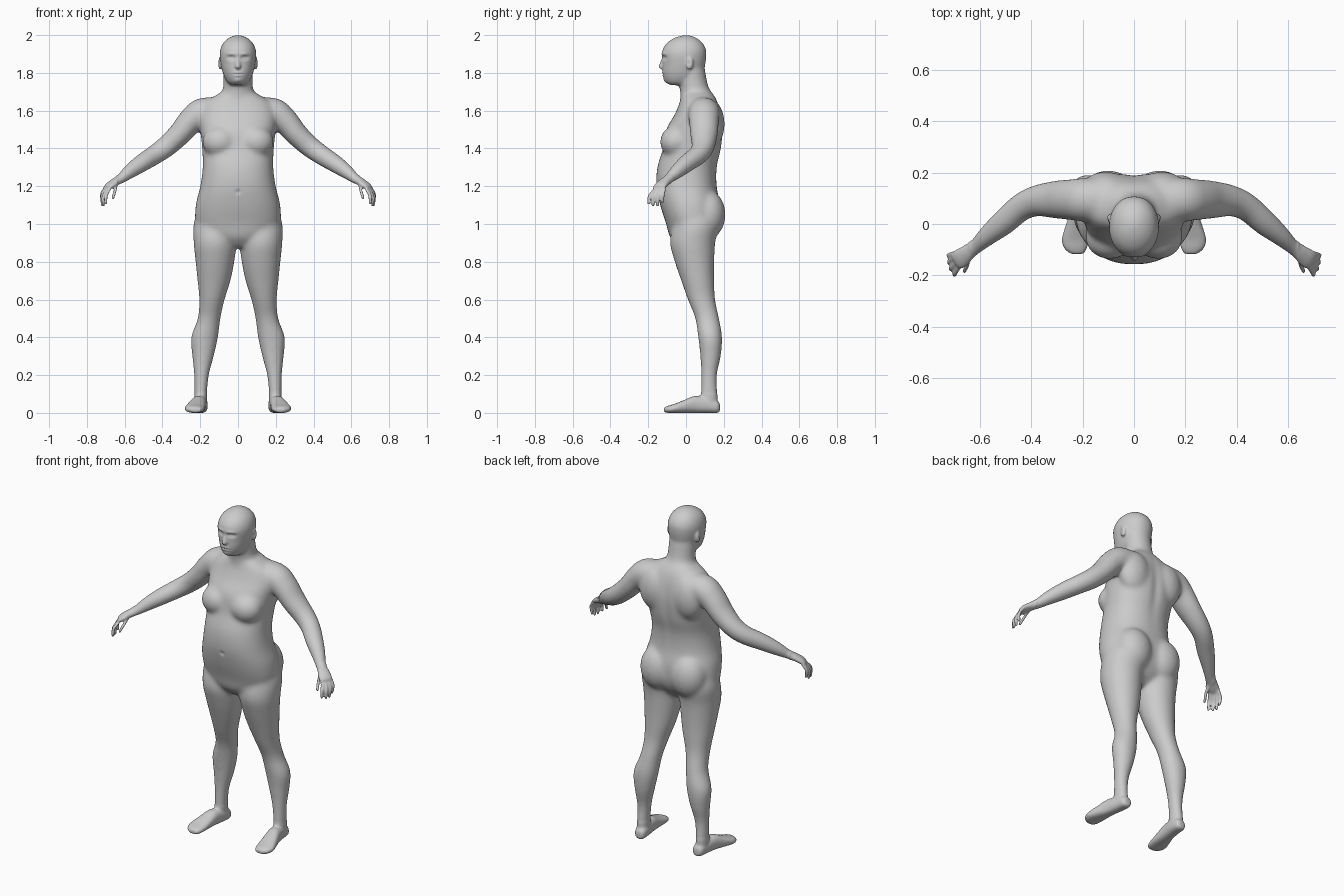
import bpy, bmesh, math
from mathutils import Vector, Matrix

bm = bmesh.new()
SEG = 36


def spline(rows, steps=6):
    """Catmull-Rom interpolation of number tuples."""
    out = []
    n = len(rows)
    for i in range(n - 1):
        p0, p1, p2, p3 = rows[max(i - 1, 0)], rows[i], rows[i + 1], rows[min(i + 2, n - 1)]
        for k in range(steps):
            t = k / steps
            out.append([0.5 * (2 * b + (c - a) * t + (2 * a - 5 * b + 4 * c - d) * t * t
                               + (3 * b - a - 3 * c + d) * t ** 3)
                        for a, b, c, d in zip(p0, p1, p2, p3)])
    out.append(list(rows[-1]))
    return out


def loft(rows, u=None, v=None, power=2.0, side=1):
    """Closed skin through rows of x, y, z, u radius, v radius."""
    rows = spline(rows)
    pts = [Vector((r[0] * side, r[1], r[2])) for r in rows]
    rings = []
    for i, r in enumerate(rows):
        if u is None:
            t = (pts[min(i + 1, len(pts) - 1)] - pts[max(i - 1, 0)]).normalized()
            a = t.cross(Vector((0, 0, 1))).normalized()
            b = a.cross(t)
        else:
            a, b = Vector(u), Vector(v)
        ring = []
        for k in range(SEG):
            w = 2 * math.pi * k / SEG
            c, s = math.cos(w), math.sin(w)
            c = math.copysign(abs(c) ** (2 / power), c)
            s = math.copysign(abs(s) ** (2 / power), s)
            ring.append(bm.verts.new(pts[i] + a * (c * r[3]) + b * (s * r[4])))
        rings.append(ring)
    for p, q in zip(rings, rings[1:]):
        for k in range(SEG):
            j = (k + 1) % SEG
            bm.faces.new((p[k], p[j], q[j], q[k]))
    bm.faces.new(rings[0][::-1])
    bm.faces.new(rings[-1])


def stack(rows, power=2.0):
    """Loft upward from rows of z, half width, front y, back y."""
    loft([(0, (f + b) / 2, z, w, (b - f) / 2) for z, w, f, b in rows], (1, 0, 0), (0, 1, 0), power)


def ball(loc, radii):
    m = Matrix.Translation(loc) @ Matrix.Diagonal((*radii, 1))
    bmesh.ops.create_uvsphere(bm, u_segments=24, v_segments=16, radius=1, matrix=m)


# torso
stack([(.875, .04, -.04, .08), (.93, .16, -.085, .14), (1.0, .222, -.105, .175),
       (1.1, .224, -.137, .18), (1.2, .2, -.157, .163), (1.3, .187, -.152, .165),
       (1.4, .19, -.122, .188), (1.5, .2, -.105, .197), (1.58, .205, -.06, .187),
       (1.64, .18, -.035, .17), (1.68, .12, -.025, .15), (1.71, .07, -.01, .125)], 2.25)
# neck
stack([(1.6, .1, -.03, .16), (1.68, .088, -.03, .145), (1.73, .078, -.035, .118), (1.82, .076, -.04, .1)])
# head
stack([(1.735, .035, -.085, .0), (1.75, .056, -.108, .04), (1.78, .073, -.12, .08), (1.81, .083, -.125, .094),
       (1.85, .092, -.125, .103), (1.89, .097, -.128, .108), (1.925, .094, -.124, .106),
       (1.96, .078, -.1, .087), (1.985, .05, -.062, .055), (1.997, .022, -.025, .025), (2.0, .004, -.004, .004)], 2.1)
# nose
loft([(0, -.118, 1.88, .008, .01), (0, -.126, 1.855, .010, .012),
      (0, -.13, 1.832, .015, .016), (0, -.126, 1.822, .014, .01)], (1, 0, 0), (0, 1, 0))

fingers = [((.703, -.115, 1.19), (.722, -.122, 1.155), (.717, -.126, 1.115)),
           ((.70, -.13, 1.19), (.720, -.147, 1.145), (.717, -.150, 1.1)),
           ((.69, -.147, 1.19), (.713, -.172, 1.145), (.712, -.175, 1.1)),
           ((.678, -.16, 1.19), (.698, -.192, 1.15), (.700, -.198, 1.11)),
           ((.64, -.115, 1.22), (.65, -.158, 1.18), (.662, -.185, 1.14))]

for s in (1, -1):
    # leg
    loft([(.11, .045, 1.12, .085, .1), (.12, .05, 1.0, .115, .12), (.121, .035, .9, .114, .12),
          (.122, .045, .8, .103, .105), (.127, .062, .7, .088, .088), (.138, .082, .6, .068, .073),
          (.153, .112, .5, .061, .064), (.177, .128, .4, .072, .064), (.185, .13, .3, .058, .055),
          (.193, .122, .2, .04, .043), (.197, .122, .1, .034, .045), (.197, .122, .03, .034, .045)],
         (1, 0, 0), (0, 1, 0), side=s)
    # foot
    loft([(.192, .18, .028, .018, .02), (.194, .165, .033, .032, .033), (.197, .12, .04, .037, .04),
          (.208, .05, .045, .04, .045), (.22, -.01, .034, .048, .034), (.229, -.06, .024, .053, .024),
          (.228, -.095, .019, .045, .019), (.222, -.117, .016, .026, .012)],
         (1, 0, 0), (0, 0, 1), 2.4, s)
    # arm and palm
    loft([(.10, .095, 1.595, .08, .075), (.19, .095, 1.587, .085, .08), (.25, .095, 1.545, .08, .07),
          (.31, .095, 1.475, .074, .062), (.38, .09, 1.41, .062, .057), (.44, .065, 1.367, .055, .053),
          (.51, .005, 1.322, .051, .048), (.57, -.045, 1.28, .041, .04), (.622, -.093, 1.238, .031, .027),
          (.65, -.115, 1.222, .034, .021), (.68, -.136, 1.202, .038, .017), (.697, -.146, 1.188, .034, .011)],
         side=s)
    # fingers and thumb
    for f in fingers:
        loft([(*p, r, r) for p, r in zip(f, (.0105, .0095, .008))], (1, 0, 0), (0, 1, 0), side=s)
        ball((f[2][0] * s, f[2][1], f[2][2]), (.008, .008, .008))
    # chest, shoulder blade, buttock, ear
    ball((.095 * s, -.055, 1.435), (.095, .083, .085))
    ball((.11 * s, .13, 1.53), (.1, .075, .13))
    ball((.1 * s, .115, 1.05), (.108, .095, .13))
    ball((.095 * s, .02, 1.85), (.011, .02, .034))

bmesh.ops.recalc_face_normals(bm, faces=bm.faces)
raw = bpy.data.meshes.new("raw_parts")
bm.to_mesh(raw)
bm.free()

# fuse the parts into one skin
body = bpy.data.objects.new("human_body", raw)
bpy.context.collection.objects.link(body)
mod = body.modifiers.new("fuse", 'REMESH')
mod.mode = 'VOXEL'
mod.voxel_size = .0055
fused = bpy.data.meshes.new_from_object(body.evaluated_get(bpy.context.evaluated_depsgraph_get()))
body.modifiers.clear()
body.data = fused
fused.name = "human_body"

# soften the joins, keeping hands and face crisp
bm = bmesh.new()
bm.from_mesh(fused)


def soften(test, times):
    vs = [v for v in bm.verts if test(v.co)]
    for _ in range(times):
        bmesh.ops.smooth_vert(bm, verts=vs, factor=.5, use_axis_x=True, use_axis_y=True, use_axis_z=True)


soften(lambda c: True, 2)
soften(lambda c: abs(c.x) < .64 and .1 < c.z < 1.73, 40)
soften(lambda c: c.z > 1.7 and (c.y > .045 or c.z < 1.77 or c.z > 1.91), 14)
soften(lambda c: c.z < .12 or c.z > 1.73, 4)


# soft dents and bumps: centre, reach, push
def sculpt(loc, reach, push):
    loc, push = Vector(loc), Vector(push)
    for v in bm.verts:
        d = v.co - loc
        if abs(d.z) > reach[2] * 2.5:
            continue
        q = (d.x / reach[0]) ** 2 + (d.y / reach[1]) ** 2 + (d.z / reach[2]) ** 2
        if q < 6:
            v.co += push * math.exp(-q)


for s in (1, -1):
    sculpt((.036 * s, -.115, 1.88), (.02, .04, .011), (0, .014, 0))
    sculpt((.036 * s, -.105, 1.878), (.012, .03, .006), (0, -.006, 0))
    sculpt((.035 * s, -.115, 1.9), (.026, .04, .008), (0, -.005, 0))
    sculpt((.017 * s, -.12, 1.823), (.006, .03, .006), (0, .004, 0))
    sculpt((.105 * s, .012, 1.852), (.02, .009, .016), (-.006 * s, 0, 0))
sculpt((0, -.125, 1.8), (.024, .03, .005), (0, -.006, 0))
sculpt((0, -.125, 1.793), (.024, .03, .0035), (0, .006, 0))
sculpt((0, -.125, 1.786), (.02, .03, .005), (0, -.005, 0))
sculpt((0, -.12, 1.758), (.022, .03, .013), (0, -.006, 0))
sculpt((0, -.155, 1.17), (.012, .03, .012), (0, .006, 0))
sculpt((0, .19, 1.45), (.03, .06, .16), (0, -.008, 0))

for v in bm.verts:
    v.co.z = max(v.co.z, 0)
for f in bm.faces:
    f.smooth = True
bm.to_mesh(fused)
bm.free()
bpy.data.meshes.remove(raw)
